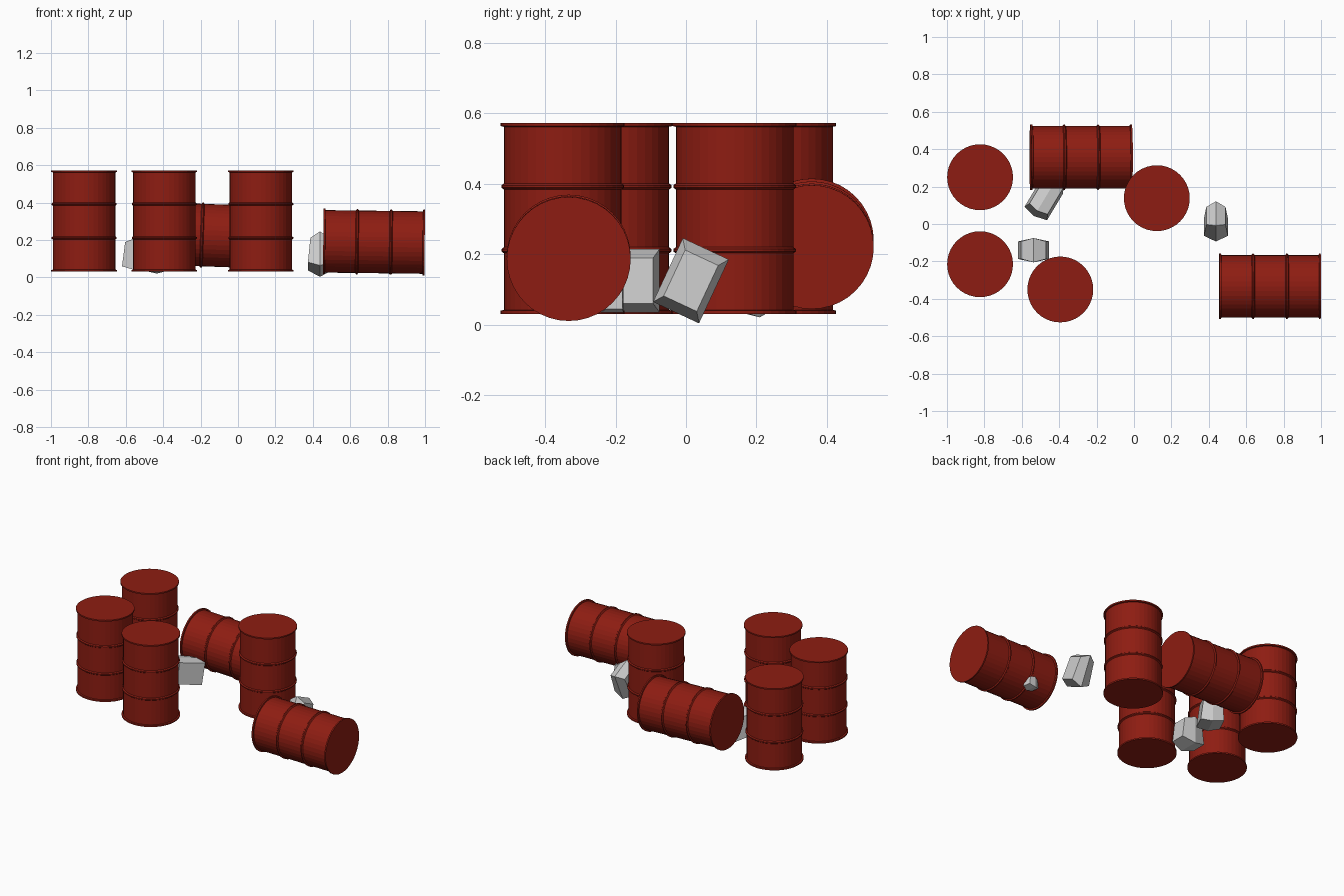
import bpy, bmesh, math
from mathutils import Euler, Vector

if "Cube" in bpy.data.objects:
    bpy.data.objects.remove(bpy.data.objects["Cube"])

red = bpy.data.materials.new("red_paint")
red.diffuse_color = (0.27, 0.012, 0.006, 1)
red.use_nodes = True
red.node_tree.nodes["Principled BSDF"].inputs["Base Color"].default_value = red.diffuse_color


def build(name, bm, loc, rot, mat=None):
    bmesh.ops.recalc_face_normals(bm, faces=bm.faces)
    me = bpy.data.meshes.new(name)
    bm.to_mesh(me)
    bm.free()
    ob = bpy.data.objects.new(name, me)
    bpy.context.collection.objects.link(ob)
    ob.location = loc
    ob.rotation_euler = [math.radians(a) for a in rot]
    if mat:
        me.materials.append(mat)
    return ob


def loft(bm, rings):
    """Bridge equal-length rings of points and cap both ends."""
    vs = [[bm.verts.new(p) for p in r] for r in rings]
    n = len(vs[0])
    for a, b in zip(vs, vs[1:]):
        for i in range(n):
            j = (i + 1) % n
            bm.faces.new((a[i], a[j], b[j], b[i]))
    bm.faces.new(vs[0])
    bm.faces.new(vs[-1])


# Half of the drum profile (radius, height): rib then rim, mirrored below
HALF = [(0.167, 0.082), (0.174, 0.087), (0.174, 0.094), (0.167, 0.099),
        (0.167, 0.260), (0.176, 0.262), (0.176, 0.271)]
PROFILE = [(r, -z) for r, z in reversed(HALF)] + HALF


def drum(name, loc, rot=(0, 0, 0), sides=40):
    bm = bmesh.new()
    loft(bm, [[(r * math.cos(i * math.tau / sides), r * math.sin(i * math.tau / sides), z)
               for i in range(sides)] for r, z in PROFILE])
    return build(name, bm, loc, rot, red)


def rock(name, loc, half, rot=(0, 0, 0), inset=0.72):
    """Rough block: full-size middle ring, smaller leaning end faces along x."""
    hx, hy, hz = half
    quad = [(-1, -1), (1, -1), (1, 1), (-1, 1)]
    rings = []
    for side in (-1, 0, 1):
        k = inset if side else 1
        rings.append([(side * hx * (0.8 if v > 0 else 1), u * hy * k, v * hz * k)
                      for u, v in quad])
    bm = bmesh.new()
    loft(bm, rings)
    return build(name, bm, loc, rot)


# Standing drums
for i, (x, y) in enumerate([(-0.823, 0.25), (-0.823, -0.215), (-0.394, -0.35), (0.122, 0.138)]):
    drum(f"standing_drum_{i + 1}", (x, y, 0.302))

# Fallen drums
drum("fallen_drum_back", (-0.283, 0.357, 0.23), (0, 92, 0))
drum("fallen_drum_front", (0.727, -0.333, 0.19), (0, 90.7, 0))

# Loose rocks
rock("rock_right", (0.438, 0.014, 0.125), (0.064, 0.072, 0.1), (-25, 0, 0))
rock("rock_left", (-0.537, -0.14, 0.125), (0.083, 0.065, 0.09))
rock("rock_under_back_drum", (-0.475, 0.14, 0.12), (0.07, 0.1, 0.08), (-12, 0, -31), 0.85)
rock("rock_under_front_drum", (0.62, -0.21, 0.07), (0.04, 0.033, 0.035), (0, 0, 10))
